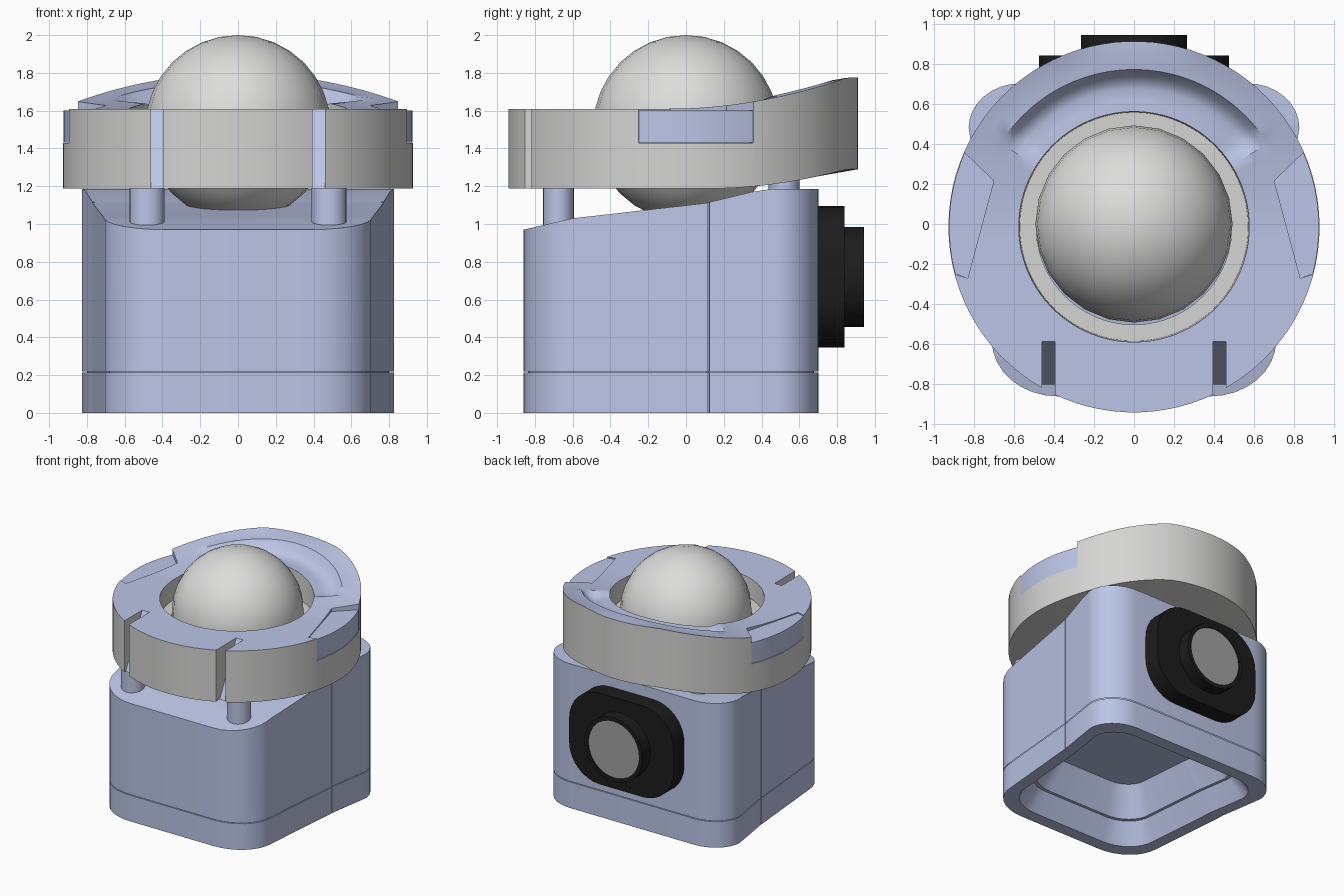
import bpy, bmesh
from math import sin, cos, radians, atan2, degrees
from mathutils import Matrix

if "Cube" in bpy.data.objects:
    bpy.data.objects.remove(bpy.data.objects["Cube"])


def material(name, rgb):
    m = bpy.data.materials.new(name)
    m.use_nodes = True
    m.diffuse_color = (*rgb, 1)
    node = next(n for n in m.node_tree.nodes if n.type == 'BSDF_PRINCIPLED')
    node.inputs["Base Color"].default_value = (*rgb, 1)
    return m


GRAY = material("light gray", (0.66, 0.66, 0.655))
PALE = material("pale gray", (0.72, 0.72, 0.715))
BLUE = material("pale blue", (0.50, 0.56, 0.79))
BLACK = material("black", (0.012, 0.012, 0.012))
GLASS = material("mid gray", (0.36, 0.36, 0.36))


def smooth_shade(ob):
    bpy.ops.object.select_all(action='DESELECT')
    ob.select_set(True)
    bpy.context.view_layer.objects.active = ob
    bpy.ops.object.shade_smooth_by_angle(angle=radians(32))


def finish(bm, name, mats, smooth=True):
    bmesh.ops.recalc_face_normals(bm, faces=bm.faces)
    me = bpy.data.meshes.new(name)
    bm.to_mesh(me)
    bm.free()
    ob = bpy.data.objects.new(name, me)
    bpy.context.collection.objects.link(ob)
    for m in mats:
        me.materials.append(m)
    if smooth:
        smooth_shade(ob)
    return ob


def loft(bm, loops, cap_start=False, cap_end=False, closed=False):
    """Bridge equal-length loops of points; returns the face rows."""
    rows = [[bm.verts.new(p) for p in loop] for loop in loops]
    pairs = list(zip(rows, rows[1:]))
    if closed:
        pairs.append((rows[-1], rows[0]))
    bands = []
    for a, b in pairs:
        n = len(a)
        bands.append([bm.faces.new((a[i], a[(i + 1) % n], b[(i + 1) % n], b[i])) for i in range(n)])
    if cap_start:
        bm.faces.new(rows[0])
    if cap_end:
        bm.faces.new(rows[-1])
    return bands


def prism(pts, axis, lo, hi):
    """Solid from a 2D outline: axis 'z' takes xy points, 'x' takes yz, 'y' takes xz."""
    place = {'x': lambda p, d: (d, p[0], p[1]),
             'y': lambda p, d: (p[0], d, p[1]),
             'z': lambda p, d: (p[0], p[1], d)}[axis]
    bm = bmesh.new()
    loft(bm, [[place(p, d) for p in pts] for d in (lo, hi)], True, True)
    return bm


def arc(cx, cy, rx, ry, a0, a1, n):
    angs = [radians(a0 + (a1 - a0) * i / n) for i in range(n + 1)]
    return [(cx + rx * cos(a), cy + ry * sin(a)) for a in angs]


def interp(table, v):
    for (a, za), (b, zb) in zip(table, table[1:]):
        if v <= b:
            return za + (zb - za) * max(0, v - a) / (b - a)
    return table[-1][1]


def body_outline(notch):
    """Plan of the body: wider at the back, with a seam notch on each side."""
    half = arc(0.38, -0.58, 0.33, 0.28, -90, 0, 8)
    half += [(0.77, 0.116), (0.77 - notch, 0.117), (0.77 - notch, 0.123), (0.77, 0.124)]
    half += arc(0.565, 0.48, 0.26, 0.222, 0, 90, 8)
    return half + [(-x, y) for x, y in reversed(half)]


def ring_at(scale, z, notch=0.012):
    return [(x * scale, (y + 0.08) * scale - 0.08, z) for x, y in body_outline(notch)]


# Body shell with a sloping top
slope = [(-0.86, 0.97), (-0.6, 1.03), (0.1, 1.11), (0.35, 1.17), (0.45, 1.185), (0.7, 1.185)]
bm = bmesh.new()
loft(bm, [ring_at(1, 0.22), ring_at(1, 1.3)], cap_end=True)
for y, _ in slope[1:-1]:
    bmesh.ops.bisect_plane(bm, geom=bm.verts[:] + bm.edges[:] + bm.faces[:],
                           plane_co=(0, y, 0), plane_no=(0, 1, 0))
for v in bm.verts:
    if v.co.z > 1:
        v.co.z = interp(slope, v.co.y)
finish(bm, "body", [BLUE])

# Base band with the hollow underside
bm = bmesh.new()
outer = [(0.97, 0.25), (0.97, 0.214), (1, 0.214), (1, 0)]
hollow = [(0.87, 0), (0.76, 0.16), (0.73, 0.16), (0.58, 0.38)]
loft(bm, [ring_at(s, z) for s, z in outer] + [ring_at(s, z, 0) for s, z in hollow], cap_end=True)
finish(bm, "base", [BLUE])

# Round collar whose back sweeps upward
R, CY, N = 0.926, -0.014, 90


def top_z(y):
    return 1.61 + 0.165 * min(1, max(0, (y + 0.1) / 0.95)) ** 2.0


def bottom_z(y):
    return 1.187 + 0.103 * min(1, max(0, (y - 0.1) / 0.75)) ** 2


def collar_loop(r, height):
    return [(x, y, height(x, y)) for x, y in arc(0, CY, r, r, 0, 360 - 360 / N, N - 1)]


def scooped(dip):
    def height(x, y):
        off = abs(degrees(atan2(x, y - CY)))
        return top_z(y) - dip * min(1, max(0, (57 - off) / 4))
    return height


# radius and depth of the channel in the top, with a raised outer crest
scoop = [(R, 0), (0.86, 0), (0.785, -0.012), (0.75, 0.035), (0.72, 0.05), (0.69, 0.055),
         (0.63, 0.035), (0.575, 0.02)]
loops = [collar_loop(r, lambda x, y: bottom_z(y)) for r in (0.488, R)]
loops += [collar_loop(r, scooped(d)) for r, d in scoop]
# inner wall and the ledge around the ball
loops += [collar_loop(r, lambda x, y: 1.45) for r in (0.57, 0.488)]
bm = bmesh.new()
bands = loft(bm, loops, closed=True)
for band in bands[2:1 + len(scoop)]:
    for f in band:
        f.material_index = 1
collar = finish(bm, "collar", [GRAY, BLUE], smooth=False)


def cut(target, cutter):
    cutter.hide_render = True
    mod = target.modifiers.new("cut", 'BOOLEAN')
    mod.operation = 'DIFFERENCE'
    mod.solver = 'EXACT'
    mod.object = cutter
    bpy.context.view_layer.objects.active = target
    bpy.ops.object.modifier_apply(modifier=mod.name)
    bpy.data.objects.remove(cutter)


for side, s in (("left", 1), ("right", -1)):
    # Front slot with a steep blue ramp
    bm = prism([(-0.585, 1.613), (-0.585, 1.8), (-1.1, 1.8), (-1.1, 1.1), (-0.846, 1.1)],
               'x', s * 0.395, s * 0.46)
    bmesh.ops.recalc_face_normals(bm, faces=bm.faces)
    for f in bm.faces:
        f.material_index = int(abs(f.normal.y) > 0.5)
    cut(collar, finish(bm, "slot_cutter", [GRAY, BLUE], False))

    # Side pocket and the pad that fills it
    pocket = [(0.70, 0.215), (1.0, 0.505), (1.1, -0.19), (0.83, -0.27)]
    bm = prism([(s * x, y) for x, y in pocket], 'z', 1.43, 1.95)
    for f in bm.faces:
        f.material_index = 1
    cut(collar, finish(bm, "pocket_cutter", [GRAY, BLUE], False))
    pad = [(0.70, 0.215)] + arc(0, CY, R - 0.003, R - 0.003, 23.8, -14.8, 10) + [(0.83, -0.27)]
    finish(prism([(s * x, y) for x, y in pad], 'z', 1.432, 1.602), side + "_pad", [BLUE])

    # Posts between body and collar
    for end, y, z0, z1 in (("front", -0.675, 0.95, 1.19), ("back", 0.52, 1.1, 1.24)):
        finish(prism(arc(s * 0.482, y, 0.092, 0.082, 0, 345, 23), 'z', z0, z1),
               f"{end}_{side}_post", [BLUE])
smooth_shade(collar)

# Ball resting in the collar
bm = bmesh.new()
bmesh.ops.create_uvsphere(bm, u_segments=24, v_segments=16, radius=0.492,
                          matrix=Matrix.Translation((0, 0, 1.508)))
finish(bm, "ball", [PALE])

# Back fitting: rounded plate, barrel and recessed cap
ZC, hw, hh, cr = 0.72, 0.475, 0.375, 0.28
plate = []
for sx, sz, a in ((1, 1, 0), (-1, 1, 90), (-1, -1, 180), (1, -1, 270)):
    plate += arc(sx * (hw - cr), ZC + sz * (hh - cr), cr, cr, a, a + 90, 8)
finish(prism(plate, 'y', 0.68, 0.84), "back_plate", [BLACK])


def circle(r, y):
    return [(x, y, z) for x, z in arc(0, ZC, r, r, 0, 348.75, 31)]


bm = bmesh.new()
loft(bm, [circle(0.265, 0.83), circle(0.265, 0.942), circle(0.232, 0.942), circle(0.232, 0.92)])
finish(bm, "barrel", [BLACK])
bm = bmesh.new()
loft(bm, [circle(0.232, 0.86), circle(0.232, 0.935)], True, True)
finish(bm, "barrel_cap", [GLASS])
